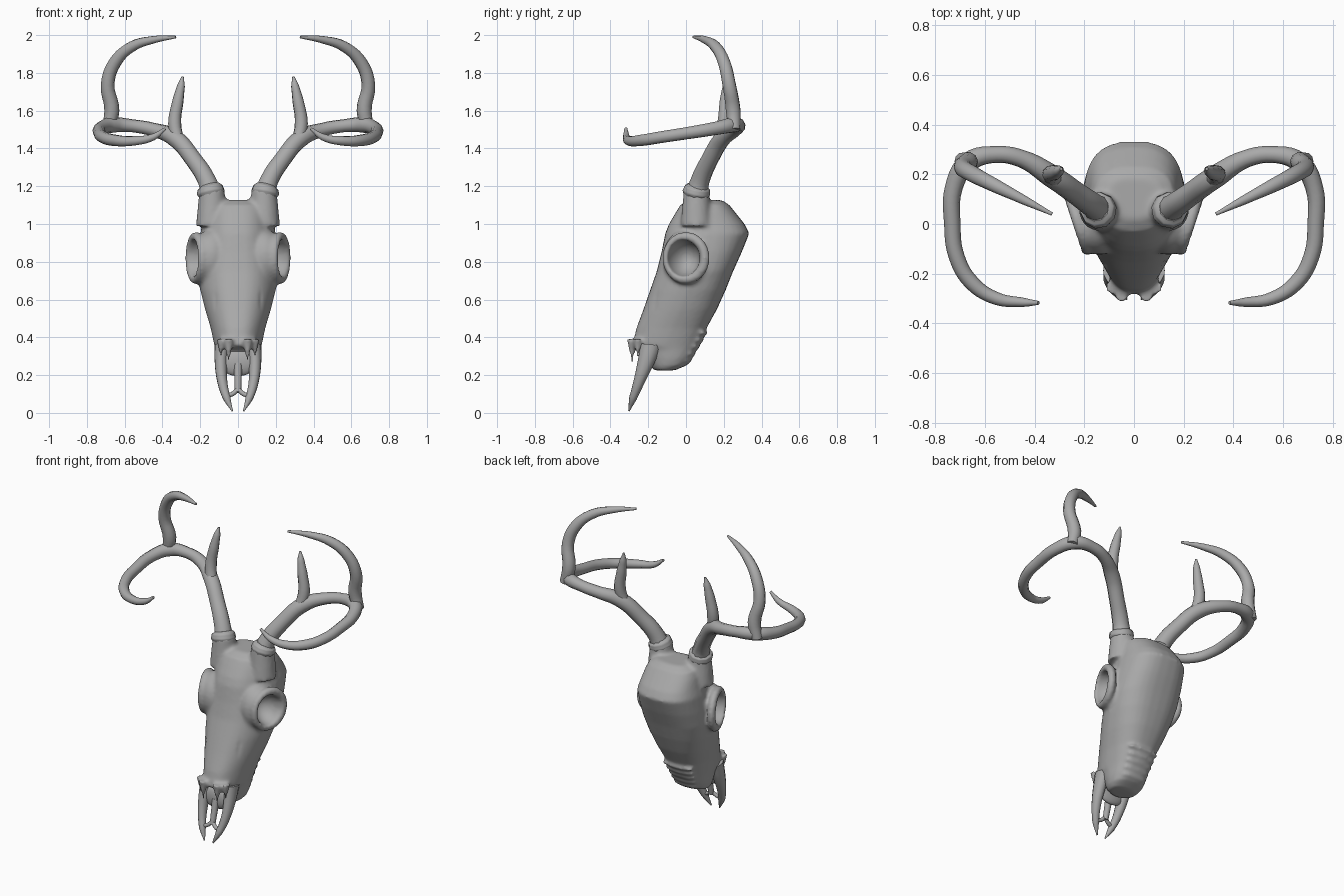
import bpy, bmesh, math
from mathutils import Matrix, Vector

if "Cube" in bpy.data.objects:
    bpy.data.objects.remove(bpy.data.objects["Cube"])

bone = bpy.data.materials.new("grey_bone")
bone.use_nodes = True
GREY = (0.4, 0.4, 0.4, 1)
bone.diffuse_color = GREY
bone.node_tree.nodes["Principled BSDF"].inputs["Base Color"].default_value = GREY


def activate(ob):
    bpy.ops.object.select_all(action='DESELECT')
    ob.select_set(True)
    bpy.context.view_layer.objects.active = ob


def finish(ob, angle=50):
    ob.data.materials.clear()
    ob.data.materials.append(bone)
    activate(ob)
    bpy.ops.object.shade_smooth_by_angle(angle=math.radians(angle))


def from_bmesh(name, bm):
    bmesh.ops.recalc_face_normals(bm, faces=bm.faces)
    me = bpy.data.meshes.new(name)
    bm.to_mesh(me)
    bm.free()
    ob = bpy.data.objects.new(name, me)
    bpy.context.collection.objects.link(ob)
    return ob


def ellipsoid(bm, centre, radii, tilt=0, turn=0):
    m = (Matrix.Translation(centre) @ Matrix.Rotation(turn, 4, 'Z')
         @ Matrix.Rotation(tilt, 4, 'X') @ Matrix.Diagonal((*radii, 1)))
    bmesh.ops.create_uvsphere(bm, u_segments=24, v_segments=16, radius=1, matrix=m)


def modify(ob, kind, **settings):
    mod = ob.modifiers.new(kind.lower(), kind)
    for key, value in settings.items():
        setattr(mod, key, value)
    activate(ob)
    bpy.ops.object.modifier_apply(modifier=mod.name)


def tube(name, points, thickness=1.0, side=1):
    """Tapered round branch through (x, y, z, radius) points."""
    cu = bpy.data.curves.new(name, 'CURVE')
    cu.dimensions = '3D'
    cu.bevel_depth = thickness
    cu.bevel_resolution = 3
    cu.resolution_u = 5
    cu.use_fill_caps = True
    sp = cu.splines.new('BEZIER')
    sp.bezier_points.add(len(points) - 1)
    for bp, (x, y, z, r) in zip(sp.bezier_points, points):
        bp.co = (x * side, y, z)
        bp.radius = r
        bp.handle_left_type = bp.handle_right_type = 'AUTO'
    ob = bpy.data.objects.new(name, cu)
    bpy.context.collection.objects.link(ob)
    activate(ob)
    bpy.ops.object.convert(target='MESH')
    return bpy.context.object


# Skull body: stacked rounded sections (height, front, back, half width)
SECTIONS = [
    (.225, -.17, -.06, .085), (.25, -.19, .0, .105), (.29, -.21, .03, .115),
    (.335, -.235, .055, .12), (.355, -.285, .07, .125), (.45, -.262, .11, .145),
    (.55, -.225, .165, .175), (.65, -.19, .21, .20), (.75, -.155, .25, .215),
    (.85, -.13, .295, .21), (.95, -.11, .335, .20), (1.0, -.09, .31, .187),
    (1.06, -.055, .262, .175), (1.1, -.03, .23, .16), (1.127, .02, .19, .11)]
SIDES = 32
bm = bmesh.new()
rings = []
for z, front, back, width in SECTIONS:
    ring = []
    for i in range(SIDES):
        a = math.tau * i / SIDES
        c, s = math.cos(a), math.sin(a)
        x = width * math.copysign(abs(c) ** .75, c)
        y = (front + back) / 2 + (back - front) / 2 * math.copysign(abs(s) ** .8, s)
        x *= 1 - .22 * max(0, -s)
        ring.append(bm.verts.new((x, y, z)))
    rings.append(ring)
for low, high in zip(rings, rings[1:]):
    for i in range(SIDES):
        j = (i + 1) % SIDES
        bm.faces.new((low[i], low[j], high[j], high[i]))
bm.faces.new(rings[0])
bm.faces.new(rings[-1])

# Tooth ridges across the rear of the jaw
for k in range(5):
    ellipsoid(bm, (0, .0 + .021 * k, .275 + .037 * k), (.09 + .006 * k, .03, .017))

# Cheek bulges, eye rims, antler pedicles and nasal points
for s in (1, -1):
    ellipsoid(bm, (s * .14, .0, .82), (.105, .125, .15))
    turn = -s * math.radians(18)
    frame = Matrix.Translation((s * .222, .0, .82)) @ Matrix.Rotation(turn, 4, 'Z')
    n, m = 28, 10
    grid = []
    for i in range(n):
        a = math.tau * i / n
        loop = []
        for j in range(m):
            b = math.tau * j / m
            r = .106 + .026 * math.cos(b)
            p = Vector((.026 * math.sin(b), r * math.cos(a), 1.06 * r * math.sin(a)))
            loop.append(bm.verts.new(frame @ p))
        grid.append(loop)
    for i in range(n):
        for j in range(m):
            p, q = grid[i], grid[(i + 1) % n]
            bm.faces.new((p[j], q[j], q[(j + 1) % m], p[(j + 1) % m]))
    bmesh.ops.create_cone(bm, cap_ends=True, segments=20, radius1=.085, radius2=.066, depth=.2,
                          matrix=Matrix.Translation((s * .138, .055, 1.09)))
    for x, y, tip, r in ((.05, -.285, .265, .03), (.09, -.255, .29, .026)):
        bmesh.ops.create_cone(bm, cap_ends=True, segments=12, radius1=.004, radius2=r,
                              depth=.39 - tip,
                              matrix=Matrix.Translation((s * x, y, (.39 + tip) / 2)))
skull = from_bmesh("skull", bm)
modify(skull, 'REMESH', mode='VOXEL', voxel_size=.01)

# Eye sockets and the grooves beside the nose
bm = bmesh.new()
for s in (1, -1):
    ellipsoid(bm, (s * .25, -.02, .82), (.13, .088, .098), turn=-s * math.radians(18))
    ellipsoid(bm, (s * .125, -.19, .58), (.016, .035, .12), tilt=math.radians(-18))
cutter = from_bmesh("socket_cutter", bm)
cutter.hide_render = True
modify(skull, 'BOOLEAN', operation='DIFFERENCE', object=cutter, solver='EXACT')
bpy.data.objects.remove(cutter)
modify(skull, 'REMESH', mode='VOXEL', voxel_size=.01)
modify(skull, 'SMOOTH', factor=.5, iterations=5)
finish(skull, 80)

# Front jaw prongs, joined by a slim centre bar with two openings
for s, side in ((1, "left"), (-1, "right")):
    prong = tube(side + "_jaw_prong", [
        (.085, -.205, .36, .04), (.09, -.222, .26, .034), (.082, -.25, .16, .027),
        (.06, -.28, .08, .021), (.03, -.302, .01, .004)], side=s)
    for v in prong.data.vertices:      # deepen the upper part from front to back
        v.co.y = v.co.y + (v.co.y + .25) * max(0, v.co.z - .12) * 2
    finish(prong)
    arm = tube(side + "_jaw_arm", [
        (.0, -.262, .125, .012), (.03, -.272, .1, .012), (.06, -.277, .09, .012)], side=s)
    finish(arm)
finish(tube("jaw_centre_bar", [(0, -.225, .26, .024), (0, -.24, .2, .02),
                               (0, -.262, .11, .017)]))
bm = bmesh.new()
ellipsoid(bm, (0, -.215, .265), (.1, .028, .07))
finish(from_bmesh("nasal_floor", bm))

# Antlers: burr, main beam, brow tine and tall rear tine
BEAM = [(.14, .055, 1.15, .06), (.165, .075, 1.23, .05), (.235, .125, 1.34, .046),
        (.335, .195, 1.455, .046), (.45, .262, 1.5, .036), (.56, .28, 1.52, .034),
        (.665, .25, 1.525, .042), (.725, .15, 1.505, .036), (.732, .0, 1.48, .033),
        (.715, -.13, 1.46, .032), (.655, -.235, 1.443, .031), (.555, -.3, 1.44, .026),
        (.45, -.315, 1.46, .019), (.385, -.318, 1.505, .008)]
BROW_TINE = [(.315, .18, 1.43, .034), (.335, .2, 1.53, .035), (.318, .208, 1.65, .03),
             (.302, .215, 1.73, .021), (.293, .222, 1.78, .006)]
REAR_TINE = [(.69, .255, 1.5, .034), (.668, .25, 1.6, .04), (.69, .228, 1.74, .036),
             (.648, .2, 1.86, .034), (.56, .155, 1.94, .029), (.45, .1, 1.975, .02),
             (.33, .04, 1.99, .007)]
BURR = [(.138, .05, 1.14, .062), (.143, .055, 1.165, .075), (.148, .06, 1.19, .07),
        (.152, .063, 1.205, .052)]
for s, side in ((1, "left"), (-1, "right")):
    for part, path in (("beam", BEAM), ("brow_tine", BROW_TINE),
                       ("rear_tine", REAR_TINE), ("burr", BURR)):
        finish(tube(side + "_antler_" + part, path, side=s))
